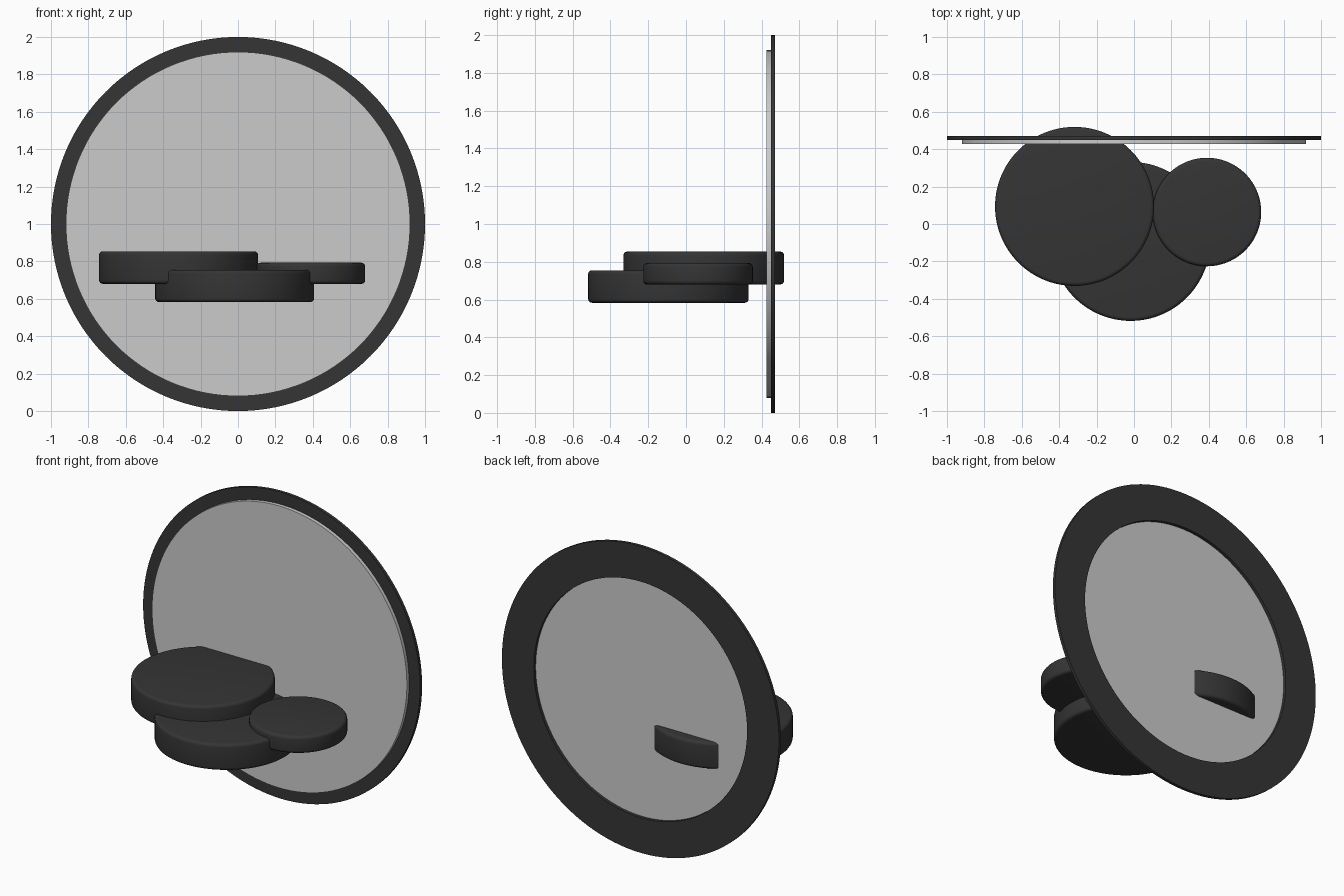
import bpy, bmesh, math
from mathutils import Matrix

if "Cube" in bpy.data.objects:
    bpy.data.objects.remove(bpy.data.objects["Cube"])


def material(name, value):
    m = bpy.data.materials.new(name)
    m.diffuse_color = (value, value, value, 1)
    m.use_nodes = True
    m.node_tree.nodes["Principled BSDF"].inputs["Base Color"].default_value = m.diffuse_color
    return m


dark = material("charcoal", 0.035)
silver = material("mirror silver", 0.6)


def lathe(name, profile, location, mat, upright=False, steps=128):
    """Spin a closed (radius, height) profile around its axis."""
    bm = bmesh.new()
    verts = [bm.verts.new((r, 0, h)) for r, h in profile]
    edges = [bm.edges.new((verts[i], verts[(i + 1) % len(verts)]))
             for i in range(len(verts))
             if profile[i][0] > 0 or profile[(i + 1) % len(verts)][0] > 0]
    bmesh.ops.spin(bm, geom=verts + edges, cent=(0, 0, 0), axis=(0, 0, 1),
                   angle=math.tau, steps=steps)
    bmesh.ops.remove_doubles(bm, verts=bm.verts, dist=1e-5)
    if upright:
        bm.transform(Matrix.Rotation(math.radians(-90), 4, 'X'))
    bmesh.ops.recalc_face_normals(bm, faces=bm.faces)
    mesh = bpy.data.meshes.new(name)
    bm.to_mesh(mesh)
    bm.free()
    mesh.materials.append(mat)
    ob = bpy.data.objects.new(name, mesh)
    ob.location = location
    bpy.context.collection.objects.link(ob)
    bpy.ops.object.select_all(action='DESELECT')
    ob.select_set(True)
    bpy.context.view_layer.objects.active = ob
    bpy.ops.object.shade_smooth_by_angle(angle=math.radians(35))
    return ob


def rounded_disc(radius, height, bevel, n=4):
    arc = [(math.cos(a), math.sin(a)) for a in (math.pi / 2 * i / n for i in range(n + 1))]
    low = [(radius - bevel + bevel * s, bevel - bevel * c) for c, s in arc]
    high = [(radius - bevel + bevel * c, height - bevel + bevel * s) for c, s in arc]
    return [(0, 0)] + low + high + [(0, height)]


# round mirror: flat frame ring behind, glass disc in front
lathe("mirror_frame", [(0.77, 0), (1, 0), (1, 0.02), (0.77, 0.02)],
      (0, 0.45, 1), dark, upright=True)
lathe("mirror_glass", [(0, 0), (0.92, 0), (0.92, 0.023), (0, 0.023)],
      (0, 0.427, 1), silver, upright=True)

# three overlapping round shelves
for name, x, y, z, r, h in (
        ("upper_shelf", -0.318, 0.094, 0.68, 0.425, 0.174),
        ("lower_shelf", -0.018, -0.093, 0.583, 0.425, 0.172),
        ("small_shelf", 0.39, 0.064, 0.68, 0.29, 0.113)):
    lathe(name, rounded_disc(r, h, 0.02), (x, y, z), dark)
